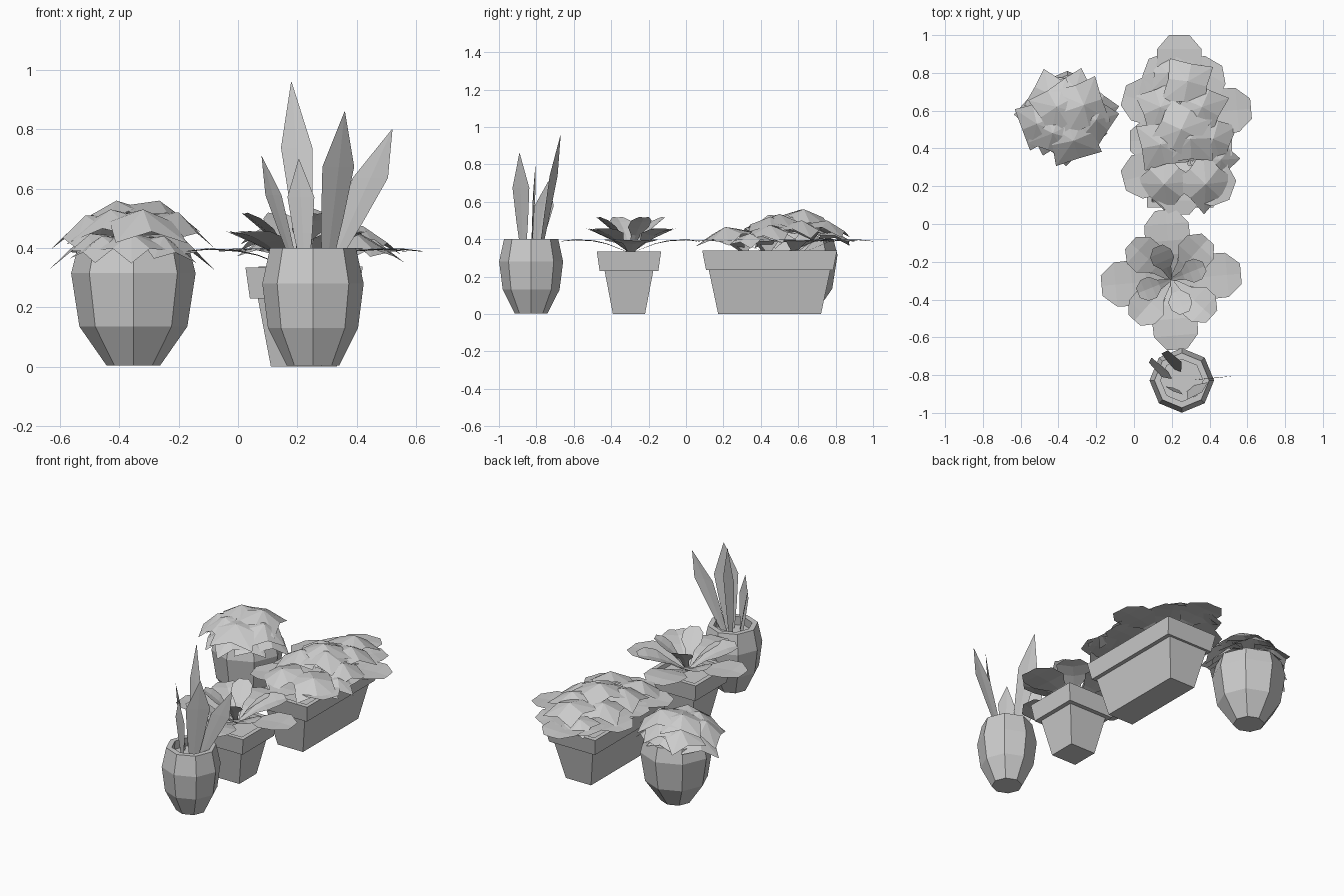
import bpy, math
from mathutils import Vector

if "Cube" in bpy.data.objects:
    bpy.data.objects.remove(bpy.data.objects["Cube"])

grey = bpy.data.materials.new("plain_grey")
grey.diffuse_color = (0.6, 0.6, 0.6, 1)
grey.use_nodes = True
grey.node_tree.nodes["Principled BSDF"].inputs["Base Color"].default_value = grey.diffuse_color


def add(name, verts, faces):
    me = bpy.data.meshes.new(name)
    me.from_pydata([tuple(v) for v in verts], [], faces)
    me.materials.append(grey)
    ob = bpy.data.objects.new(name, me)
    bpy.context.collection.objects.link(ob)
    return ob


def pot(name, cx, cy, sides, profile):
    """Stack of rings (half x, half y, z), capped at the bottom and at the soil."""
    verts, faces = [], []
    turn = math.pi / 4 if sides == 4 else 0
    k = math.sqrt(2) if sides == 4 else 1
    for rx, ry, z in profile:
        for i in range(sides):
            a = turn + 2 * math.pi * i / sides
            verts.append((cx + k * rx * math.cos(a), cy + k * ry * math.sin(a), z))
    for r in range(len(profile) - 1):
        for i in range(sides):
            j = (i + 1) % sides
            a, b = r * sides, (r + 1) * sides
            faces.append((a + i, a + j, b + j, b + i))
    faces.append(tuple(reversed(range(sides))))
    last = (len(profile) - 1) * sides
    faces.append(tuple(range(last, last + sides)))
    add(name, verts, faces)


def strip(name, rows):
    """Leaf sheet from rows of (left, middle, right) points."""
    verts = [p for r in rows for p in r]
    faces = []
    for r in range(len(rows) - 1):
        a = 3 * r
        faces += [(a, a + 1, a + 4, a + 3), (a + 1, a + 2, a + 5, a + 4)]
    add(name, verts, faces)


def round_leaf(name, base, az, heights, length=0.37, width=0.12, fold=0.004):
    """Narrow stalk opening into a rounded blade; heights are at base, neck, middle, tip."""
    a = math.radians(az)
    d, s = Vector((math.cos(a), math.sin(a), 0)), Vector((-math.sin(a), math.cos(a), 0))
    rows = []
    for t, w in ((0, .1), (.36, .45), (.56, 1), (.8, .98), (1, .45)):
        knots = (0, .36, .68, 1)
        i = min(2, sum(t >= k for k in knots[1:]))
        f = (t - knots[i]) / (knots[i + 1] - knots[i])
        z = heights[i] * (1 - f) + heights[i + 1] * f
        c = Vector((base[0], base[1], z)) + d * (length * t)
        up = Vector((0, 0, fold * w))
        rows.append((c + s * (width * w) + up, c, c - s * (width * w) + up))
    strip(name, rows)


def blade(name, base, tip, az, width):
    """Upright pointed blade whose width runs along azimuth az."""
    b, t = Vector(base), Vector(tip)
    s = Vector((math.cos(math.radians(az)), math.sin(math.radians(az)), 0))
    n = s.cross(t - b).normalized() * (0.04 * width)
    rows = []
    for f, w in ((0, .35), (.3, .7), (.64, 1), (1, .02)):
        c = b.lerp(t, f)
        rows.append((c + s * (width * w), c + n * w, c - s * (width * w)))
    strip(name, rows)


def leaf_cap(name, apex, outward, turn, size, droop):
    """Four-pointed umbrella of leaves leaning outward."""
    n = Vector((outward[0], outward[1], 1)).normalized()
    q = n.to_track_quat('Z', 'Y')
    verts = [Vector(apex)]
    for i in range(8):
        a = math.radians(turn + 45 * i)
        r, z = (size, -droop) if i % 2 == 0 else (size * .63, -droop * .55)
        verts.append(Vector(apex) + q @ Vector((r * math.cos(a), r * math.sin(a), z)))
    add(name, verts, [(0, 1 + i, 1 + (i + 1) % 8) for i in range(8)])


# Octagonal barrel pots
pot("tall_barrel_pot", .253, -.828, 8,
    [(r, r, z) for r, z in ((.088, .003), (.152, .13), (.171, .28), (.145, .4), (.112, .4), (.118, .345))])
pot("wide_barrel_pot", -.353, .6, 8,
    [(r, r, z) for r, z in ((.09, .003), (.182, .135), (.21, .315), (.188, .4), (.15, .4), (.155, .35))])

# Tapered pots with a rim band
pot("square_pot", .197, -.305, 4,
    [(r, r, z) for r, z in ((.086, 0), (.13, .23), (.157, .23), (.172, .335), (.145, .335), (.14, .31))])
pot("long_planter", .245, .447, 4,
    [(x, y, z) for x, y, z in ((.088, .275, 0), (.135, .325, .235), (.16, .34, .235),
                               (.176, .36, .338), (.15, .33, .338), (.145, .325, .31))])

# Upright blades in the tall pot
for i, (b, t, az, w) in enumerate((
        ((.23, -.775, .345), (.18, -.67, .96), -22, .057),
        ((.30, -.87, .345), (.36, -.89, .86), 40, .07),
        ((.315, -.825, .345), (.52, -.805, .80), 6, .06),
        ((.19, -.80, .345), (.08, -.735, .71), -62, .058),
        ((.225, -.875, .345), (.205, -.885, .70), -25, .05))):
    blade(f"tall_blade_{i}", b, t, az, w)

# Rosette in the square pot, three tiers
for i in range(4):
    c = (.197, -.295)
    round_leaf(f"rosette_low_{i}", c, 90 * i + 5, (.325, .375, .398, .388))
    round_leaf(f"rosette_mid_{i}", c, 90 * i + 48, (.325, .39, .435, .45), .29, .095, .015)
    round_leaf(f"rosette_top_{i}", c, 90 * i + 22, (.325, .42, .475, .515), .19, .06, .01)

# Low round leaves around the long planter
for i, (x, y, az) in enumerate((
        (.24, .88, 90), (.06, .65, 165), (.06, .26, 195), (.50, .60, 5), (.41, .22, -20),
        (.24, .17, -90), (.10, .44, 180), (.36, .76, 60), (.40, .42, 0), (.17, .78, 110))):
    a = math.radians(az)
    round_leaf(f"planter_leaf_{i}", (x - .25 * math.cos(a), y - .25 * math.sin(a)), az,
               (.33, .385, .398, .388))

# Leaf caps covering the long planter: apex x, y, z, turn, size
for i, (x, y, z, t, s) in enumerate((
        (.285, .755, .50, 47, .165), (.25, .50, .535, 20, .18), (.30, .45, .52, 65, .17),
        (.14, .42, .50, 40, .17), (.42, .45, .475, 30, .16), (.38, .21, .465, 50, .175),
        (.16, .21, .465, 35, .175), (.14, .62, .485, 10, .16), (.36, .62, .50, 75, .165),
        (.18, .80, .44, 20, .12), (.46, .34, .43, 20, .12))):
    leaf_cap(f"planter_cap_{i}", (x, y, z), ((x - .25) * 1.3, (y - .48) * .7), t, s, s * .42)

# Leaf caps forming the dome on the wide pot, upper layer then hanging layer
for i, (x, y, z, t, s) in enumerate((
        (-.265, .63, .56, 43, .18), (-.515, .53, .51, 50, .165), (-.32, .44, .53, 43, .18),
        (-.41, .62, .56, 15, .165), (-.20, .55, .52, 20, .16), (-.45, .69, .50, 60, .155),
        (-.31, .71, .515, 10, .14), (-.43, .48, .53, 65, .165),
        (-.51, .59, .45, 5, .16), (-.20, .60, .45, 5, .16), (-.36, .42, .45, 0, .14),
        (-.36, .70, .46, 45, .13), (-.25, .48, .44, 30, .13), (-.46, .47, .44, 30, .13))):
    leaf_cap(f"dome_cap_{i}", (x, y, z), ((x + .36) * 2.4, (y - .585) * 1.9), t, s, s * .45)
